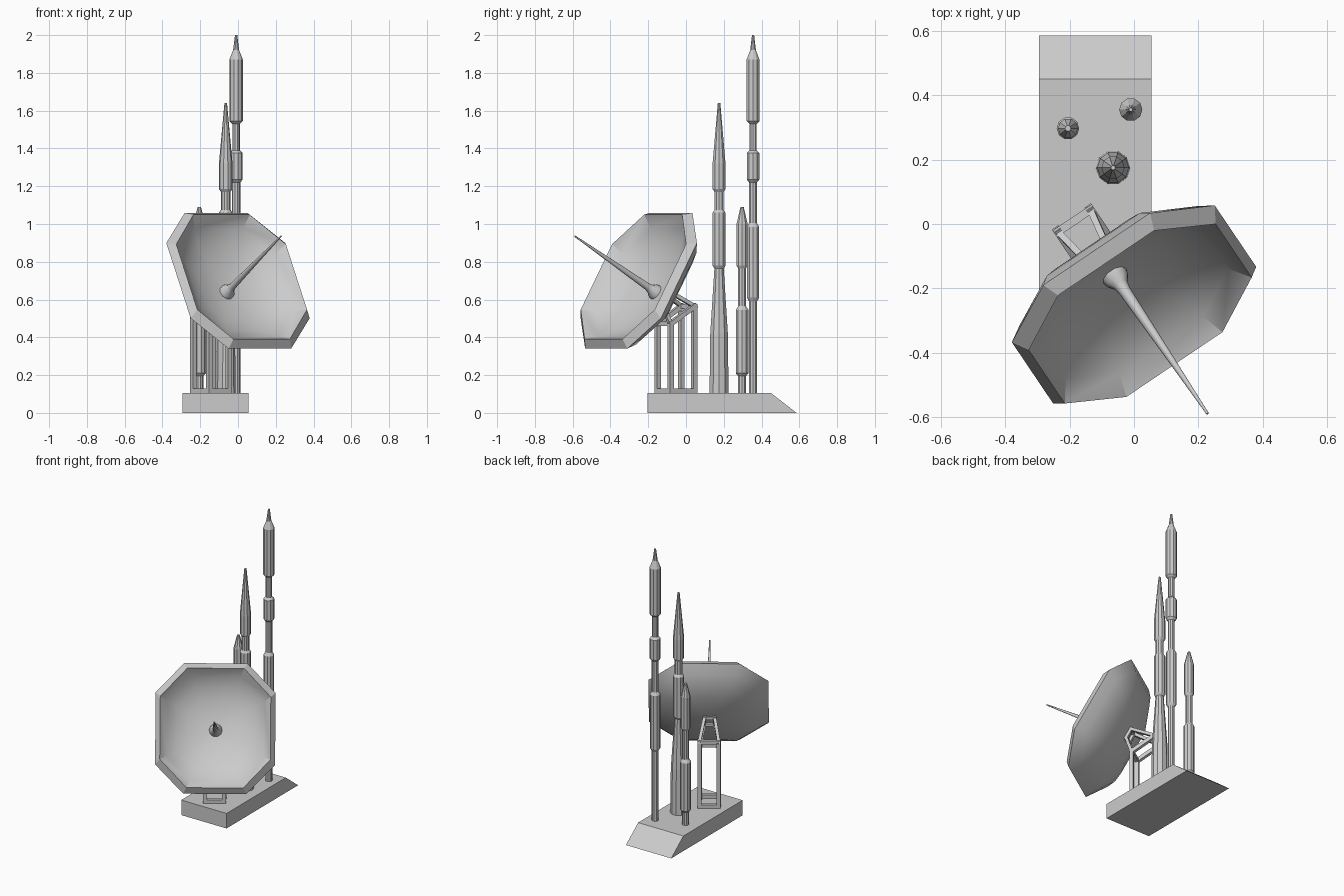
import bpy, bmesh, math
from mathutils import Matrix, Vector

if "Cube" in bpy.data.objects:
    bpy.data.objects.remove(bpy.data.objects["Cube"])

AZ, EL = math.radians(34), math.radians(30)


def make(name, bm, matrix=None, smooth=None):
    bmesh.ops.recalc_face_normals(bm, faces=bm.faces)
    me = bpy.data.meshes.new(name)
    bm.to_mesh(me)
    bm.free()
    ob = bpy.data.objects.new(name, me)
    bpy.context.collection.objects.link(ob)
    if matrix:
        ob.matrix_world = matrix
    if smooth:
        bpy.ops.object.select_all(action='DESELECT')
        ob.select_set(True)
        bpy.context.view_layer.objects.active = ob
        bpy.ops.object.shade_smooth_by_angle(angle=math.radians(smooth))
    return ob


def skin(bm, rings):
    """Bridge a series of equal-sized vertex rings."""
    loops = [[bm.verts.new(p) for p in ring] for ring in rings]
    n = len(loops[0])
    for a, b in zip(loops, loops[1:]):
        for i in range(n):
            j = (i + 1) % n
            bm.faces.new((a[i], a[j], b[j], b[i]))
    return loops


def lathe(name, profile, matrix, sides=10, smooth=None):
    bm = bmesh.new()
    loops = skin(bm, [[(r * math.cos(math.tau * i / sides), r * math.sin(math.tau * i / sides), z)
                       for i in range(sides)] for r, z in profile])
    bm.faces.new(loops[0])
    bm.faces.new(loops[-1])
    return make(name, bm, matrix, smooth)


def strut(bm, a, b, t):
    """Square bar between two points, kept aligned to the local x axis."""
    a, b = Vector(a), Vector(b)
    z = (b - a).normalized()
    side = Vector((1, 0, 0)) if abs(z.x) < 0.9 else Vector((0, 0, 1))
    y = z.cross(side).normalized()
    x = y.cross(z)
    m = Matrix((x, y, z)).transposed().to_4x4()
    m.translation = (a + b) / 2
    bmesh.ops.create_cube(bm, size=1, matrix=m @ Matrix.Diagonal((t, t, (b - a).length + t * 0.9, 1)))


# Base slab with sloping rear end
bm = bmesh.new()
side = [(-0.205, 0), (0.585, 0), (0.45, 0.105), (-0.205, 0.105)]
ends = skin(bm, [[(x, y, z) for y, z in side] for x in (-0.295, 0.055)])
for e in ends:
    bm.faces.new(e)
make("base", bm)

# Antenna masts
masts = {
    "tall_mast": ((-0.01, 0.355), [
        (.022, .1), (.022, .59), (.034, .61), (.034, .985), (.022, 1.005), (.022, 1.22), (.035, 1.235),
        (.035, 1.375), (.02, 1.39), (.02, 1.53), (.036, 1.545), (.036, 1.87), (.016, 1.92), (.006, 2.0)]),
    "middle_mast": ((-0.065, 0.175), [
        (.053, .1), (.049, .42), (.026, .765), (.036, .78), (.036, 1.06), (.025, 1.075), (.025, 1.17),
        (.036, 1.185), (.036, 1.32), (.007, 1.64)]),
    "short_mast": ((-0.205, 0.297), [
        (.022, .1), (.022, .195), (.035, .21), (.035, .545), (.022, .565), (.022, .765), (.031, .78),
        (.031, 1.0), (.009, 1.09)]),
}
for name, ((x, y), prof) in masts.items():
    lathe(name, prof, Matrix.Translation((x, y, 0)))

# Dish: bevelled octagonal rim with a curved bowl, local z along the pointing axis
dish_m = (Matrix.Translation((0, -0.25, 0.70)) @ Matrix.Rotation(AZ, 4, 'Z')
          @ Matrix.Rotation(math.pi / 2 - EL, 4, 'X'))


def octagon(a, b, c, d, s, z):
    """Corners (a, b) and (c, d) mirrored into four quadrants."""
    pts = [(a, b), (c, d), (-c, d), (-a, b), (-a, -b), (-c, -d), (c, -d), (a, -b)]
    return [(x * s, y * s, z) for x, y in pts]


outer = (0.38, 0.23, 0.20, 0.415)
inner = (0.35, 0.20, 0.18, 0.38)
back = [(.03, -.15), (.25, -.145), (.5, -.126), (.7, -.096), (.87, -.052), (1, 0)]
front = [(1, .04), (.87, -.018), (.7, -.065), (.5, -.098), (.25, -.12), (.03, -.125)]
bm = bmesh.new()
loops = skin(bm, [octagon(*outer, s, z) for s, z in back] + [octagon(*inner, s, z) for s, z in front])
bm.faces.new(loops[0])
bm.faces.new(loops[-1])
make("dish", bm, dish_m, 33)

# Feed spike with flared foot
lathe("feed_spike", [(.043, -.128), (.038, -.105), (.024, -.085), (.019, -.06), (.004, .472)],
      dish_m, 10, 40)

# Support tower: open frame with slanted top and tapering head reaching the dish
bm = bmesh.new()
X, Y, T = 0.061, 0.076, 0.025
foot, front_top, rear_top = 0.117, 0.472, 0.565
upper, lower = (-0.09, 0.655), (-0.12, 0.595)
for s in (-1, 1):
    x, hx = s * X, s * 0.032
    strut(bm, (x, -Y, foot), (x, -Y, front_top), T)
    strut(bm, (x, Y, foot), (x, Y, rear_top), T)
    strut(bm, (x, -Y, foot), (x, Y, foot), T)
    strut(bm, (x, -Y, front_top), (x, Y, rear_top), T)
    strut(bm, (x, Y, rear_top), (hx, *upper), T * 0.8)
    strut(bm, (x, -Y, front_top), (hx, *lower), T * 0.8)
    strut(bm, (hx, *upper), (hx, *lower), T * 0.8)
for y, z in ((-Y, foot), (Y, foot), (-Y, front_top), (Y, rear_top)):
    strut(bm, (-X, y, z), (X, y, z), T)
for y, z in (upper, lower):
    strut(bm, (-0.032, y, z), (0.032, y, z), T * 0.8)
make("support_tower", bm, Matrix.Translation((-0.143, -0.053, 0)) @ Matrix.Rotation(AZ, 4, 'Z'))
